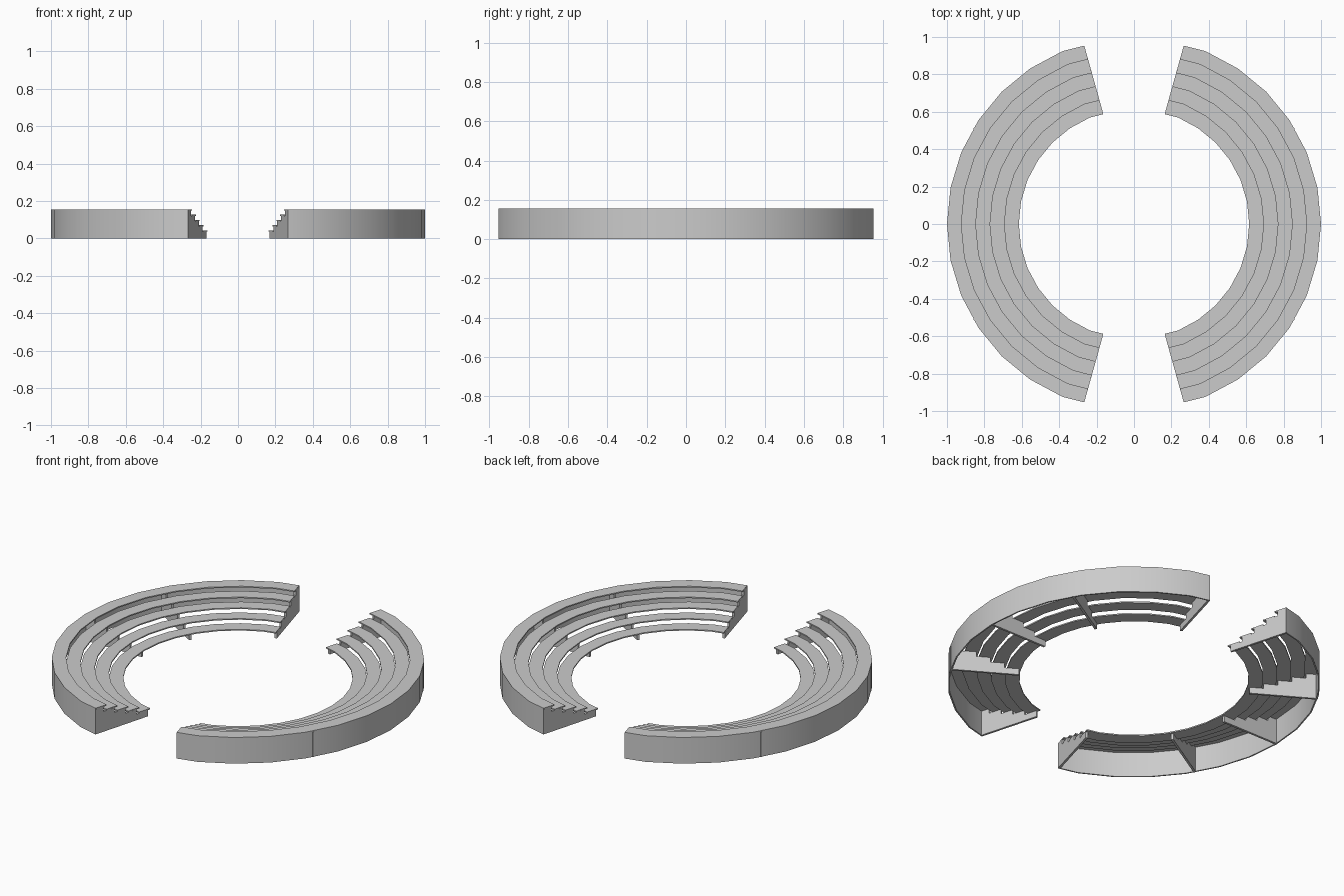
import bpy, bmesh
from math import sin, cos, radians

if "Cube" in bpy.data.objects:
    bpy.data.objects.remove(bpy.data.objects["Cube"])

END = 74.4            # half sweep of each stand, degrees
STEP = 11.25          # facet angle
R_IN, R_OUT = 0.616, 1.0
ROWS = 5
DEPTH = (R_OUT - R_IN) / ROWS
H0, RISE, T = 0.043, 0.028, 0.007
TOP = H0 + RISE * (ROWS - 1)


def finish(name, bm, smooth=False):
    bmesh.ops.recalc_face_normals(bm, faces=bm.faces)
    me = bpy.data.meshes.new(name)
    bm.to_mesh(me)
    bm.free()
    ob = bpy.data.objects.new(name, me)
    bpy.context.collection.objects.link(ob)
    # opposite stand
    mod = ob.modifiers.new("mirror", 'MIRROR')
    mod.use_axis[0] = True
    mod.use_mirror_merge = False
    if smooth:
        bpy.ops.object.select_all(action='DESELECT')
        ob.select_set(True)
        bpy.context.view_layer.objects.active = ob
        bpy.ops.object.shade_smooth_by_angle(angle=radians(30))
    return ob


def arc_sweep(name, r0, r1, z0, z1):
    """Rectangular section swept round the faceted arc."""
    stations = [(-END, 0.99)] + [(k * STEP, 1) for k in range(-6, 7)] + [(END, 0.99)]
    bm = bmesh.new()
    rings = []
    for a, f in stations:
        c, s = cos(radians(a)) * f, sin(radians(a)) * f
        rings.append([bm.verts.new((r * c, r * s, z))
                      for r, z in ((r0, z0), (r1, z0), (r1, z1), (r0, z1))])
    for p, q in zip(rings, rings[1:]):
        for i in range(4):
            j = (i + 1) % 4
            bm.faces.new((p[i], p[j], q[j], q[i]))
    bm.faces.new(rings[0])
    bm.faces.new(rings[-1])
    return finish(name, bm, True)


def rib(name, angle, offset, r_out, width=0.013):
    """Stepped radial plate carrying the treads."""
    prof = [(r_out, 0), (r_out, TOP - T)]
    for i in reversed(range(ROWS)):
        r = R_IN + i * DEPTH + 0.011
        prof.append((r, H0 + i * RISE - T))
        prof.append((r, H0 + (i - 1) * RISE - T if i else 0))
    c, s = cos(radians(angle)), sin(radians(angle))
    bm = bmesh.new()
    sides = []
    for d in (offset - width / 2, offset + width / 2):
        sides.append([bm.verts.new((r * c - d * s, r * s + d * c, z)) for r, z in prof])
    a, b = sides
    bm.faces.new(a)
    bm.faces.new(b)
    for i in range(len(a)):
        j = (i + 1) % len(a)
        bm.faces.new((a[i], a[j], b[j], b[i]))
    return finish(name, bm)


# stepped treads with open risers
for i in range(ROWS):
    r = R_IN + i * DEPTH
    z = H0 + i * RISE
    arc_sweep(f"tread_{i + 1}", r, r + DEPTH, z - T, z)

# outer back wall
arc_sweep("back_wall", R_OUT - 0.008, R_OUT, 0, TOP - T)

# support ribs: three inside, one closing each end
for i, a in enumerate((-30.9, 0, 30.9)):
    rib(f"support_rib_{i + 1}", a, 0, 0.9985)
rib("end_rib_front", -END, 0.0062, 0.989)
rib("end_rib_back", END, -0.0062, 0.989)
